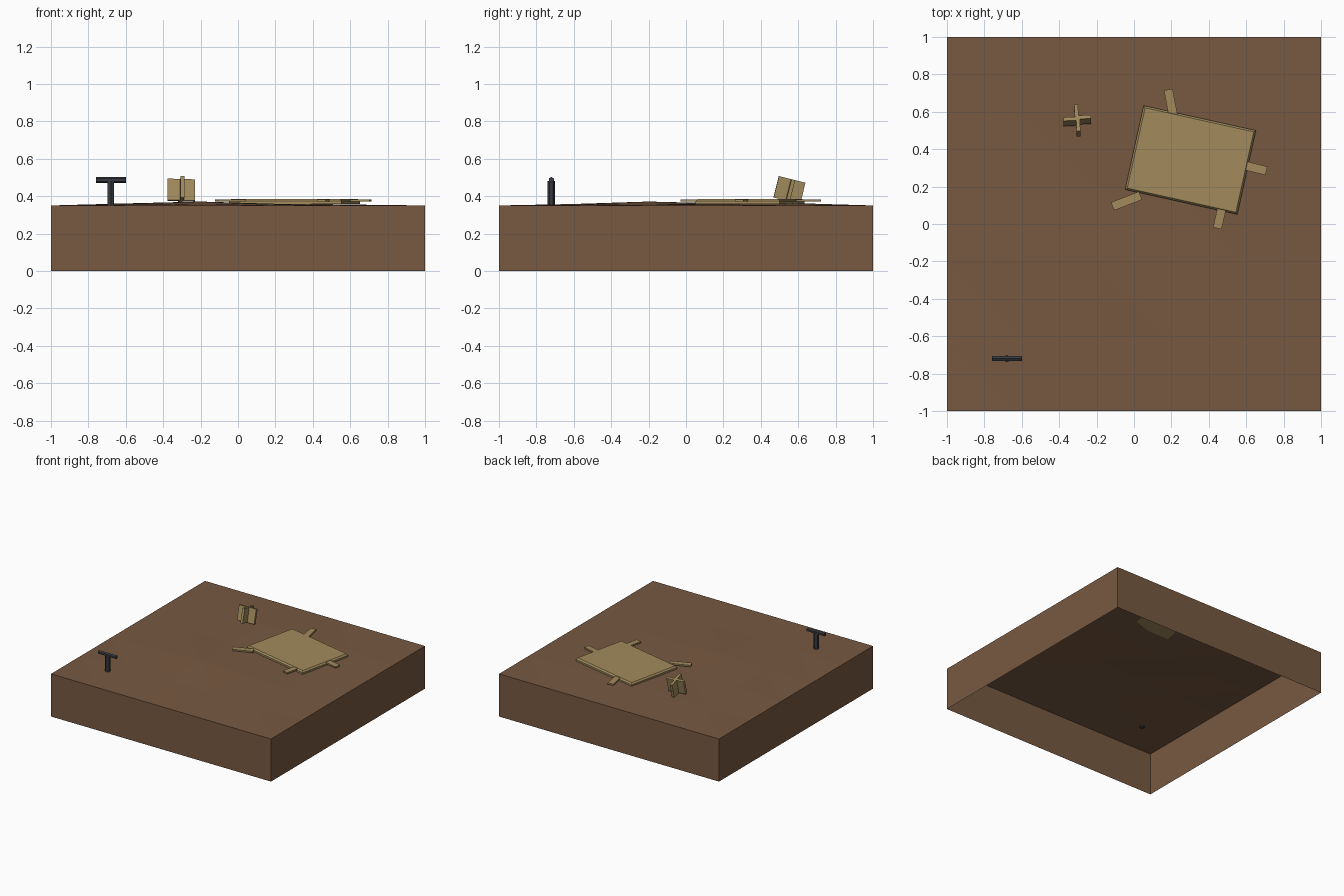
import bpy, bmesh
from math import radians
from mathutils import Matrix, Vector

if "Cube" in bpy.data.objects:
    bpy.data.objects.remove(bpy.data.objects["Cube"])


def material(name, rgb):
    m = bpy.data.materials.new(name)
    m.diffuse_color = (*rgb, 1)
    m.use_nodes = True
    m.node_tree.nodes["Principled BSDF"].inputs["Base Color"].default_value = m.diffuse_color
    return m


SOIL = material("soil", (0.185, 0.10, 0.053))
WOOD = material("wood", (0.36, 0.26, 0.11))
IRON = material("dark_iron", (0.04, 0.042, 0.05))


def finish(name, bm, mat, matrix=Matrix()):
    me = bpy.data.meshes.new(name)
    bm.to_mesh(me)
    bm.free()
    me.materials.append(mat)
    ob = bpy.data.objects.new(name, me)
    ob.matrix_world = matrix
    bpy.context.collection.objects.link(ob)
    return ob


def box(name, size, matrix, mat, taper=0.0):
    bm = bmesh.new()
    bmesh.ops.create_cube(bm, size=1)
    for v in bm.verts:
        inset = taper if v.co.z > 0 else 0
        v.co = Vector((v.co.x * (size[0] - 2 * inset),
                       v.co.y * (size[1] - 2 * inset), v.co.z * size[2]))
    return finish(name, bm, mat, matrix)


def rod(name, radius, length, matrix, mat):
    bm = bmesh.new()
    bmesh.ops.create_cone(bm, cap_ends=True, segments=6, radius1=radius,
                          radius2=radius, depth=length)
    return finish(name, bm, mat, matrix)


def place(x, y, z, turn=0):
    return Matrix.Translation((x, y, z)) @ Matrix.Rotation(radians(turn), 4, 'Z')


# Ground: uneven low-poly surface with a skirt, open underneath
bumps = {(1, 1): 0.354, (2, 1): 0.358, (3, 1): 0.355, (4, 1): 0.353,
         (1, 2): 0.358, (2, 2): 0.371, (3, 2): 0.359, (4, 2): 0.354,
         (1, 3): 0.361, (2, 3): 0.358, (3, 3): 0.356, (4, 3): 0.354,
         (1, 4): 0.353, (2, 4): 0.362, (3, 4): 0.362, (4, 4): 0.355}
bm = bmesh.new()
grid = [[bm.verts.new((-1 + 0.4 * i, -1 + 0.4 * j, bumps.get((i, j), 0.35)))
         for j in range(6)] for i in range(6)]
for i in range(5):
    for j in range(5):
        a, b = grid[i][j], grid[i + 1][j]
        c, d = grid[i + 1][j + 1], grid[i][j + 1]
        bm.faces.new((a, b, d))
        bm.faces.new((b, c, d))
rim = [e for e in bm.edges if e.is_boundary]
skirt = bmesh.ops.extrude_edge_only(bm, edges=rim)["geom"]
for v in skirt:
    if isinstance(v, bmesh.types.BMVert):
        v.co.z = 0
bmesh.ops.recalc_face_normals(bm, faces=bm.faces)
if max(bm.faces, key=lambda f: f.calc_center_median().z).normal.z < 0:
    bmesh.ops.reverse_faces(bm, faces=bm.faces)
finish("ground", bm, SOIL)

# Wooden panel lying on the ground: lower slab and bevelled top
box("panel_base", (0.615, 0.46, 0.014), place(0.302, 0.342, 0.366, -12.5), WOOD)
box("panel_top", (0.615, 0.46, 0.012), place(0.302, 0.342, 0.379, -12.5), WOOD, 0.01)

# Loose slats sticking out around the panel
slats = [("back_slat", 0.197, 0.645, 0.15, 101),
         ("right_slat", 0.635, 0.302, 0.15, -14),
         ("front_slat", 0.462, 0.050, 0.15, 77),
         ("left_slat", -0.040, 0.123, 0.16, 21)]
for name, x, y, length, turn in slats:
    box(name, (length, 0.047, 0.012), place(x, y, 0.376, turn), WOOD)

# Tilted crossed fins planted in the soil
lean = (Matrix.Translation((-0.303, 0.553, 0.432))
        @ Matrix.Rotation(radians(-14), 4, 'X')
        @ Matrix.Rotation(radians(3), 4, 'Z'))
for k in range(4):
    fin = (lean @ Matrix.Rotation(radians(90 * k), 4, 'Z')
           @ Matrix.Translation((0.037, 0.003, 0)))
    box(f"fin_{k + 1}", (0.073, 0.02, 0.118), fin, WOOD)

# T-handled iron stake
rod("stake_post", 0.02, 0.142, place(-0.68, -0.72, 0.411), IRON)
rod("stake_handle", 0.0155, 0.16,
    Matrix.Translation((-0.68, -0.72, 0.487)) @ Matrix.Rotation(radians(90), 4, 'Y')
    @ Matrix.Rotation(radians(30), 4, 'Z'), IRON)
